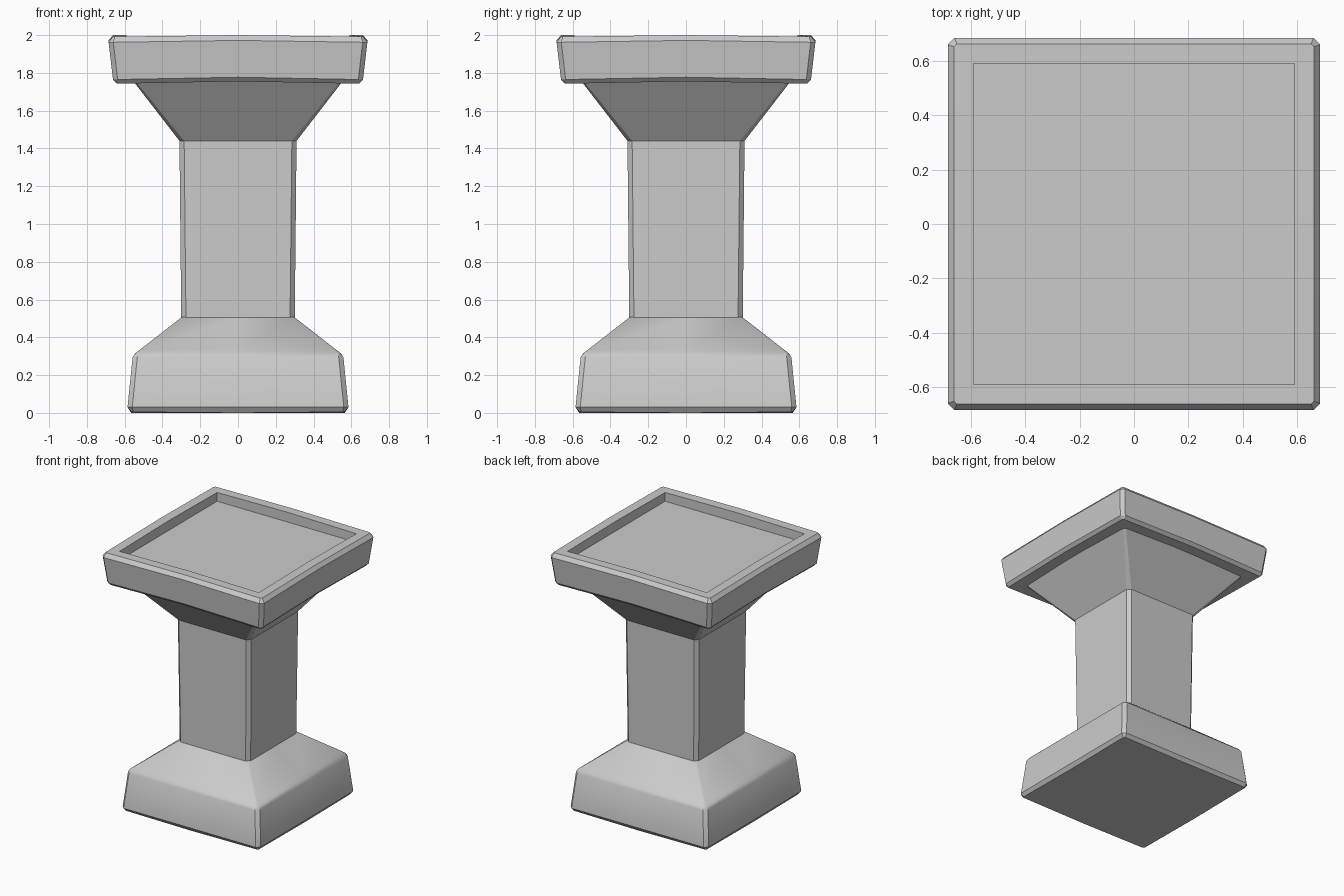
import bpy, bmesh, math

if "Cube" in bpy.data.objects:
    bpy.data.objects.remove(bpy.data.objects["Cube"])


def ring(bm, z, half, cut, bow=0.0):
    """Square loop with chamfered corners; side midpoints are raised by bow."""
    verts = []
    for k in range(4):
        c, s = math.cos(k * math.pi / 2), math.sin(k * math.pi / 2)
        for t, dz in ((-(half - cut), 0), (0, bow), (half - cut, 0)):
            verts.append(bm.verts.new((half * c - t * s, half * s + t * c, z + dz)))
    return verts


def loft(name, profile):
    bm = bmesh.new()
    rings = [ring(bm, *p) for p in profile]
    for a, b in zip(rings, rings[1:]):
        n = len(a)
        for i in range(n):
            j = (i + 1) % n
            bm.faces.new((a[i], a[j], b[j], b[i]))
    bm.faces.new(rings[0][::-1])
    bm.faces.new(rings[-1])
    bmesh.ops.remove_doubles(bm, verts=bm.verts[:], dist=0.0005)
    bmesh.ops.recalc_face_normals(bm, faces=bm.faces[:])
    mesh = bpy.data.meshes.new(name)
    bm.to_mesh(mesh)
    bm.free()
    obj = bpy.data.objects.new(name, mesh)
    bpy.context.collection.objects.link(obj)
    bpy.ops.object.select_all(action='DESELECT')
    obj.select_set(True)
    bpy.context.view_layer.objects.active = obj
    bpy.ops.object.shade_smooth_by_angle(angle=math.radians(30))
    return obj


# Profiles: height, half width, corner chamfer, bow of the side midpoints
# Flared foot with sloping shoulders
loft("base", [
    (0.005, 0.565, 0.01, -0.005),
    (0.03, 0.585, 0.025),
    (0.295, 0.558, 0.025),
    (0.315, 0.545, 0.02),
    (0.33, 0.525, 0.012),
    (0.507, 0.298, 0.005),
])

# Shaft that widens into the capital
loft("column", [
    (0.45, 0.300, 0.025),
    (1.44, 0.310, 0.025),
    (1.77, 0.565, 0.012),
])

# Top slab with raised rim and shallow tray
loft("top_tray", [
    (1.743, 0.640, 0.01, 0.012),
    (1.765, 0.662, 0.025, 0.012),
    (1.962, 0.685, 0.025, 0.010),
    (1.992, 0.662, 0.01, 0.008),
    (1.992, 0.590, 0.0, 0.008),
    (1.925, 0.590, 0.0),
])
